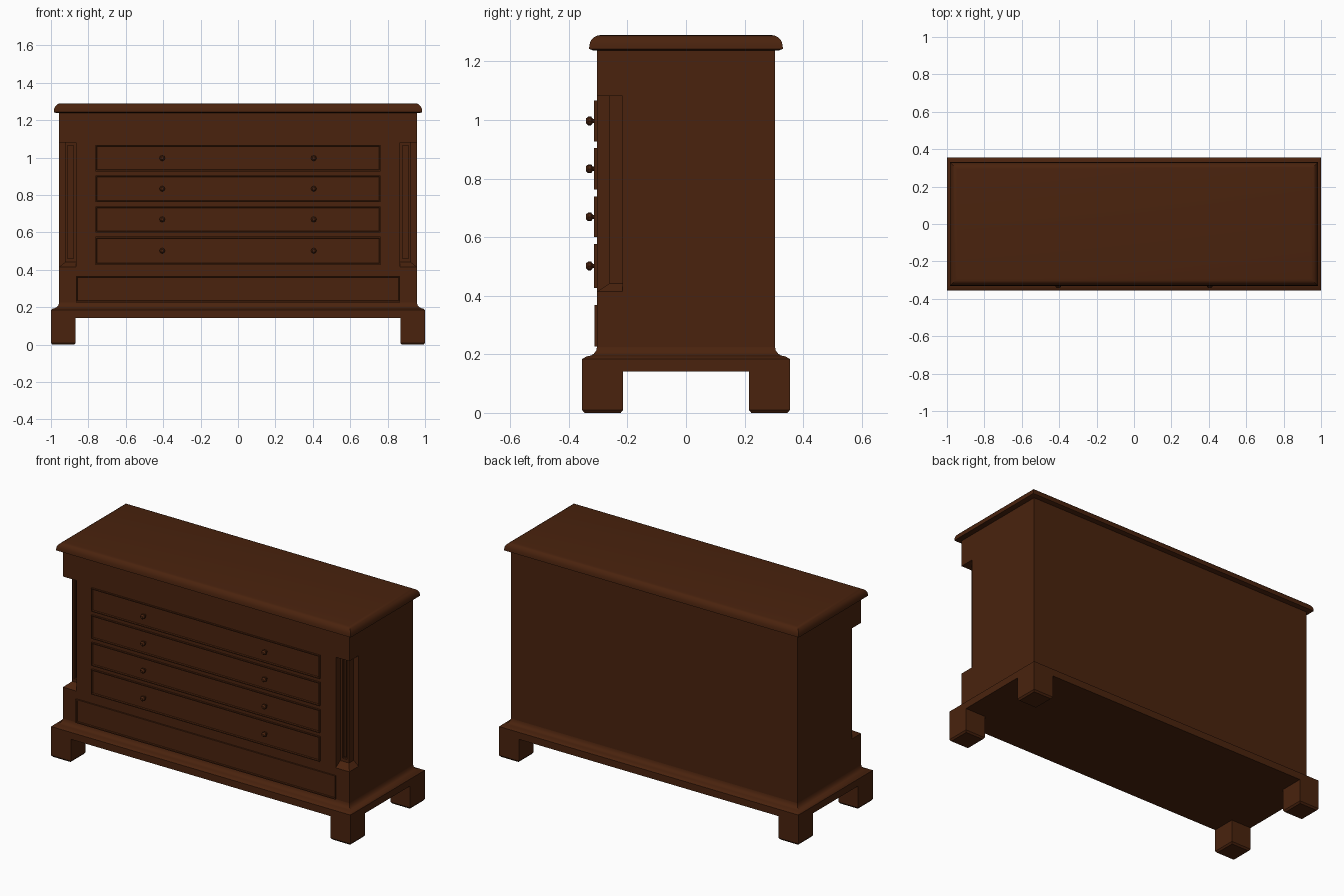
import bpy, bmesh, math

if "Cube" in bpy.data.objects:
    bpy.data.objects.remove(bpy.data.objects["Cube"])

wood = bpy.data.materials.new("dark brown wood")
wood.diffuse_color = (0.068, 0.0165, 0.0042, 1)
wood.use_nodes = True
wood.node_tree.nodes["Principled BSDF"].inputs["Base Color"].default_value = wood.diffuse_color


def add(name, bm, mirror=None, smooth=False):
    bmesh.ops.recalc_face_normals(bm, faces=bm.faces)
    me = bpy.data.meshes.new(name)
    bm.to_mesh(me)
    bm.free()
    me.materials.append(wood)
    ob = bpy.data.objects.new(name, me)
    bpy.context.collection.objects.link(ob)
    if mirror:
        m = ob.modifiers.new("mirror", 'MIRROR')
        m.use_axis = mirror
        m.use_mirror_merge = False
    if smooth:
        bpy.ops.object.select_all(action='DESELECT')
        bpy.context.view_layer.objects.active = ob
        ob.select_set(True)
        bpy.ops.object.shade_smooth_by_angle(angle=math.radians(35))
    return ob


def skin(bm, rings):
    """Join vertex rings with quads and cap both ends."""
    for a, b in zip(rings, rings[1:]):
        for i in range(len(a)):
            j = (i + 1) % len(a)
            bm.faces.new((a[i], a[j], b[j], b[i]))
    bm.faces.new(rings[0])
    bm.faces.new(rings[-1])


def loft(name, sections, **kw):
    """Stack of rectangles (x0, x1, y0, y1, z)."""
    bm = bmesh.new()
    skin(bm, [[bm.verts.new(p) for p in ((x0, y0, z), (x1, y0, z), (x1, y1, z), (x0, y1, z))]
              for x0, x1, y0, y1, z in sections])
    return add(name, bm, **kw)


def box(name, x0, x1, y0, y1, z0, z1, **kw):
    return loft(name, [(x0, x1, y0, y1, z0), (x0, x1, y0, y1, z1)], **kw)


def centred(profile):
    return [(-x, x, -y, y, z) for x, y, z in profile]


def framed_panel(name, hx, z0, z1, y0, y1, rim, depth):
    """Plate whose front face is sunk inside a thin rim."""
    bm = bmesh.new()
    rings = [[bm.verts.new((x, y, z)) for x, z in ((-hx, z0), (hx, z0), (hx, z1), (-hx, z1))]
             for y in (y1, y0)]
    skin(bm, rings)
    bmesh.ops.recalc_face_normals(bm, faces=bm.faces)
    front = [f for f in bm.faces if f.normal.y < -0.9]
    bmesh.ops.inset_region(bm, faces=front, thickness=rim, depth=0)
    bmesh.ops.inset_region(bm, faces=front, thickness=0.004, depth=-depth)
    return add(name, bm)


BX, BY = 0.957, 0.304          # body half size
NX, NY = 0.866, -0.216         # corner notch limits
CX, CY = 0.924, -0.261         # corner column faces
X = (True, False, False)
XY = (True, True, False)

# body with notched front corners that leave a column standing
body = box("body", -BX, BX, -BY, BY, 0.225, 1.24)
cutters = [
    box("notch_front_cutter", NX, 1.1, -0.4, CY, 0.414, 1.082, mirror=X),
    box("notch_side_cutter", CX, 1.1, -0.4, NY, 0.414, 1.082, mirror=X),
    box("column_panel_cutter", 0.88, 0.912, -0.4, CY + 0.012, 0.46, 1.064, mirror=X),
]
for c in cutters:
    c.hide_render = True
    c.hide_viewport = True
    m = body.modifiers.new("cut", 'BOOLEAN')
    m.operation = 'DIFFERENCE'
    m.solver = 'EXACT'
    m.object = c

# raised strip in the column panel and sloped ledge below the column
box("column_strip", 0.889, 0.903, CY + 0.004, CY + 0.012, 0.469, 1.055, mirror=X)
loft("column_ledge", [(NX, BX, -BY, NY, 0.414), (NX, CX, CY, NY, 0.442)], mirror=X)

# rounded top board
top = [(0.970, 0.318, 1.238), (0.985, 0.331, 1.243)]
for i in range(6):
    a = math.radians(90 * i / 5)
    top.append((0.947 + 0.037 * math.cos(a), 0.292 + 0.038 * math.cos(a),
                1.252 + 0.038 * math.sin(a)))
loft("top_board", centred(top), smooth=True)

# base with cove moulding
base = [(1.0, 0.355, 0.142), (1.0, 0.355, 0.184)]
for i in range(5):
    a = math.radians(90 * i / 4)
    base.append((0.99 - 0.033 * math.sin(a), 0.339 - 0.035 * math.sin(a),
                 0.225 - 0.032 * math.cos(a)))
loft("base_moulding", centred(base), smooth=True)

# feet
loft("foot", [(0.876, 0.992, 0.223, 0.347, 0), (0.868, 1.0, 0.215, 0.355, 0.01),
              (0.868, 1.0, 0.215, 0.355, 0.142)], mirror=XY)

# drawers with knobs
for n, (z0, z1) in enumerate([(0.427, 0.577), (0.6, 0.739), (0.763, 0.904), (0.927, 1.067)], 1):
    framed_panel(f"drawer_{n}", 0.763, z0, z1, -0.315, -BY, 0.008, 0.007)
    zc = (z0 + z1) / 2
    bm = bmesh.new()
    rings = []
    for r, y in ((0.007, -0.306), (0.007, -0.318), (0.015, -0.324), (0.015, -0.334), (0.008, -0.342)):
        rings.append([bm.verts.new((0.405 + r * math.cos(k * math.pi / 4), y,
                                    zc + r * math.sin(k * math.pi / 4))) for k in range(8)])
    skin(bm, rings)
    add(f"drawer_knobs_{n}", bm, mirror=X, smooth=True)

# bottom plinth panel
framed_panel("plinth_panel", NX, 0.226, 0.368, -0.313, -BY, 0.009, 0.006)
